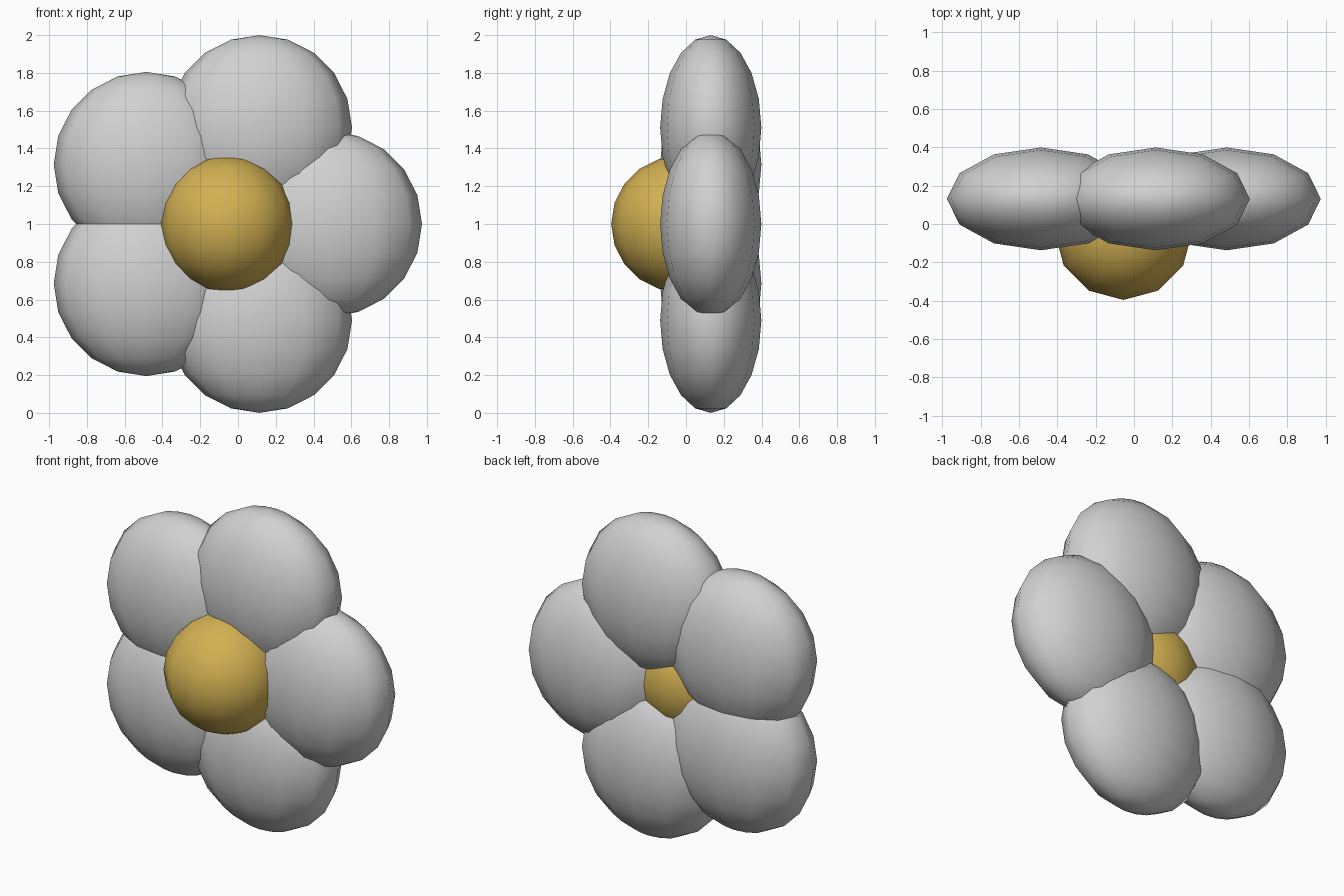
import bpy
import math

if "Cube" in bpy.data.objects:
    bpy.data.objects.remove(bpy.data.objects["Cube"])

def material(name, rgb):
    m = bpy.data.materials.new(name)
    m.diffuse_color = (*rgb, 1.0)
    m.use_nodes = True
    m.node_tree.nodes["Principled BSDF"].inputs["Base Color"].default_value = m.diffuse_color
    return m

petal_grey = material("petal_grey", (0.64, 0.64, 0.64))
gold = material("centre_gold", (0.65, 0.44, 0.085))

def ball(name, loc, scale, mat):
    bpy.ops.mesh.primitive_uv_sphere_add(segments=12, ring_count=10, radius=1, location=loc)
    ob = bpy.context.object
    ob.name = name
    ob.scale = scale
    bpy.ops.object.transform_apply(location=False, rotation=False, scale=True)
    bpy.ops.object.shade_smooth()
    ob.data.materials.append(mat)
    return ob

CX, CZ = -0.052, 1.0        # flower middle
RING, RAD = 0.536, 0.49     # petal ring radius and petal radius

# Five flattened petals around the middle
for i in range(5):
    a = math.radians(72 * i)
    ball(f"petal_{i + 1}",
         (CX + RING * math.cos(a), 0.131, CZ + RING * math.sin(a)),
         (RAD, 0.268, RAD), petal_grey)

# Round flower centre
ball("flower_centre", (CX - 0.003, -0.036, CZ), (0.36, 0.36, 0.36), gold)
